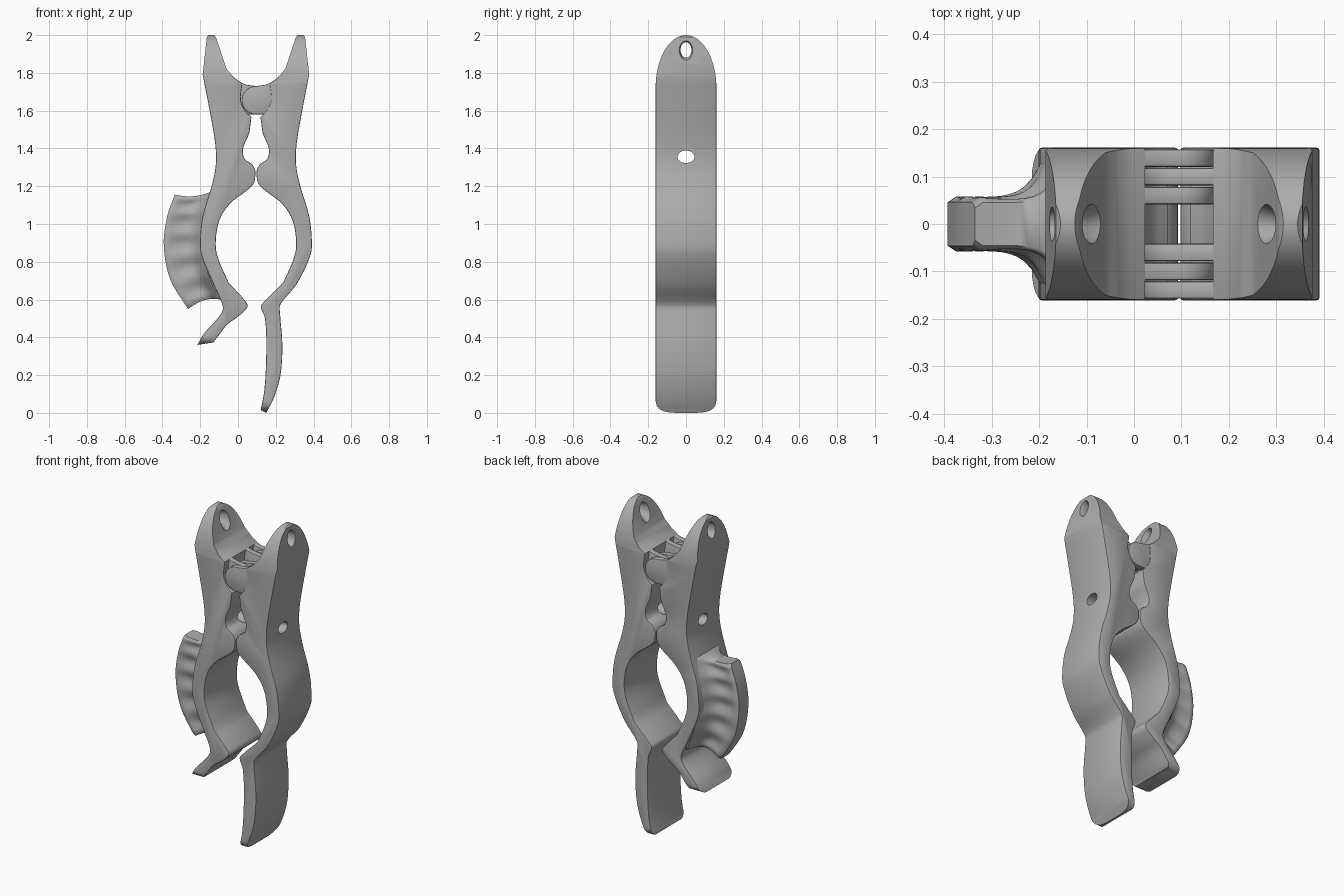
import bpy, bmesh, math
from mathutils import Vector
from mathutils.geometry import interpolate_bezier

if "Cube" in bpy.data.objects:
    bpy.data.objects.remove(bpy.data.objects["Cube"])

MID = 0.095      # hinge axis in x
HALF = 0.161     # half depth of the jaws
HINGE_Z = 1.655

grey = bpy.data.materials.new("grey plastic")
grey.use_nodes = True
grey.diffuse_color = (0.42, 0.42, 0.42, 1)
grey.node_tree.nodes["Principled BSDF"].inputs["Base Color"].default_value = (0.42, 0.42, 0.42, 1)


def smooth(points, steps=5):
    """Rounded path through a few points."""
    p = [Vector((a, b, 0)) for a, b in points]
    last = len(p) - 1
    d = [(p[min(i + 1, last)] - p[max(i - 1, 0)]).normalized() for i in range(last + 1)]
    out = []
    for i in range(last):
        k = (p[i + 1] - p[i]).length / 3
        out += interpolate_bezier(p[i], p[i] + d[i] * k, p[i + 1] - d[i + 1] * k, p[i + 1], steps)
    return [(v.x, v.y) for v in out]


def outline(*runs):
    """Join runs into one closed outline without doubled points."""
    pts = []
    for run in runs:
        for q in run:
            if not pts or math.dist(q, pts[-1]) > 0.002:
                pts.append(q)
    if math.dist(pts[0], pts[-1]) < 0.002:
        pts.pop()
    return pts


def finish(bm, name):
    bmesh.ops.recalc_face_normals(bm, faces=bm.faces)
    mesh = bpy.data.meshes.new(name)
    bm.to_mesh(mesh)
    bm.free()
    mesh.materials.append(grey)
    obj = bpy.data.objects.new(name, mesh)
    bpy.context.collection.objects.link(obj)
    return obj


def prism(name, start, end, bevel=0.0):
    """Solid between two matching loops of 3D points."""
    bm = bmesh.new()
    a = [bm.verts.new(v) for v in start]
    b = [bm.verts.new(v) for v in end]
    caps = [bm.faces.new(a), bm.faces.new(b[::-1])]
    for i in range(len(a)):
        j = (i + 1) % len(a)
        bm.faces.new((a[j], a[i], b[i], b[j]))
    bmesh.ops.recalc_face_normals(bm, faces=bm.faces)
    if bevel:
        rims = list({e for f in caps for e in f.edges})
        bmesh.ops.bevel(bm, geom=rims, offset=bevel, segments=2, profile=0.5, affect='EDGES')
    return finish(bm, name)


def slab(name, pts, side, y0, y1, bevel):
    """Extrude a jaw-plane outline in depth; side mirrors about the hinge."""
    loops = [[(MID + side * u, y, z) for u, z in pts] for y in (y0, y1)]
    return prism(name, loops[0], loops[1], bevel)


def lathe_x(name, profile, side, z, stretch):
    """Round cutter along x from (distance, radius) pairs."""
    bm = bmesh.new()
    n = 28
    rings = []
    for u, r in profile:
        rings.append([bm.verts.new((MID + side * u, r * math.cos(math.tau * i / n),
                                    z + stretch * r * math.sin(math.tau * i / n))) for i in range(n)])
    for p, q in zip(rings, rings[1:]):
        for i in range(n):
            bm.faces.new((p[i], p[i - 1], q[i - 1], q[i]))
    bm.faces.new(rings[0])
    bm.faces.new(rings[-1])
    return finish(bm, name)


def cut(obj, tool, operation):
    mod = obj.modifiers.new("cut", 'BOOLEAN')
    mod.operation, mod.object, mod.solver = operation, tool, 'EXACT'
    bpy.context.view_layer.objects.active = obj
    bpy.ops.object.modifier_apply(modifier=mod.name)
    bpy.data.objects.remove(tool)


def shade(obj, angle=28):
    bpy.ops.object.select_all(action='DESELECT')
    obj.select_set(True)
    bpy.context.view_layer.objects.active = obj
    bpy.ops.object.shade_smooth_by_angle(angle=math.radians(angle))


# Shared upper outline: tip, saddle, hinge socket, spring cavity, contact knob
tip = [(0.26, 1.99), (0.25, 2.0), (0.22, 2.0), (0.21, 1.985)]
saddle = smooth([(0.155, 1.82), (0.115, 1.775), (0.072, 1.745)])
socket = smooth([(0.072, 1.745), (0.08, HINGE_Z), (0.055, 1.597), (0.024, 1.565)])
cavity = smooth([(0.024, 1.565), (0.03, 1.52), (0.036, 1.48), (0.068, 1.4), (0.06, 1.345),
                 (0.025, 1.32), (0.006, 1.29), (0.003, 1.26), (0.012, 1.215), (0.045, 1.18),
                 (0.13, 1.115), (0.185, 1.04), (0.21, 0.945), (0.207, 0.84), (0.145, 0.69)])
outer = [(0.29, 0.84), (0.295, 0.93), (0.28, 1.05), (0.235, 1.2), (0.213, 1.31),
         (0.215, 1.42), (0.245, 1.6), (0.282, 1.79)]

# Lower ends: short curled lip on the right, long lever on the left
short_end = [smooth([(0.145, 0.69), (0.055, 0.59), (0.045, 0.56), (0.095, 0.51),
                     (0.15, 0.47), (0.19, 0.42), (0.225, 0.373)]),
             smooth([(0.31, 0.36), (0.275, 0.42), (0.195, 0.51), (0.175, 0.56), (0.22, 0.67)] + outer)]
long_end = [smooth([(0.145, 0.69), (0.04, 0.585), (0.026, 0.56), (0.048, 0.5), (0.055, 0.335),
                    (0.045, 0.125), (0.025, 0.015)]),
            smooth([(0.055, 0.0), (0.095, 0.08), (0.13, 0.2), (0.14, 0.36), (0.128, 0.52),
                    (0.13, 0.575), (0.215, 0.68)] + outer)]


def width_outline(bottom, corner):
    """Depth silhouette: elliptical crown, softly rounded bottom corners."""
    crown = [(HALF * math.cos(math.pi * i / 40), 1.72 + 0.28 * math.sin(math.pi * i / 40))
             for i in range(41)]
    base = []
    for i in range(25):
        a = math.pi + math.pi * i / 24
        c, s = math.cos(a), math.sin(a)
        base.append((HALF * math.copysign(abs(c) ** 0.5, c), bottom + corner - corner * abs(s) ** 0.7))
    return outline(crown, base)


def finger_outline():
    disc = [(0.075 * math.cos(a), HINGE_Z + 0.075 * math.sin(a))
            for a in (math.pi / 2 + math.pi * i / 20 for i in range(21))]
    return disc + [(0.05, 1.58), (0.1, 1.6), (0.1, 1.755), (0.05, 1.737)]


def build_jaw(label, side, ends, bottom, corner):
    pts = outline(tip, saddle, socket, cavity, *ends)
    jaw = slab(label + "_jaw", pts, side, -HALF, HALF, 0.006)
    sil = width_outline(bottom, corner)
    cut(jaw, prism("width_cutter", [(-1, y, z) for y, z in sil], [(1, y, z) for y, z in sil]), 'INTERSECT')
    # flared eyelet in the tip
    flare = [(0.14, 0.058), (0.18, 0.045), (0.205, 0.031), (0.245, 0.029), (0.268, 0.036), (0.3, 0.05)]
    cut(jaw, lathe_x("eyelet_cutter", flare, side, 1.922, 1.4), 'DIFFERENCE')
    # spring hole
    cut(jaw, lathe_x("spring_cutter", [(0.02, 0.045), (0.4, 0.045)], side, 1.356, 0.73), 'DIFFERENCE')
    shade(jaw)
    # interleaved hinge fingers
    for i, y in enumerate((-0.139, -0.06, 0.1)):
        finger = slab(f"{label}_hinge_finger_{i + 1}", finger_outline(), side,
                      side * y - 0.0185, side * y + 0.0185, 0.005)
        shade(finger)


build_jaw("right", -1, short_end, 0.355, 0.06)
build_jaw("left", 1, long_end, 0.0, 0.08)

# Ribbed finger grip on the right jaw
rows, cols = 48, 14
edge = smooth([(-0.335, 1.155), (-0.375, 1.04), (-0.393, 0.89), (-0.36, 0.71), (-0.265, 0.55)], 13)
root = smooth([(-0.11, 1.185), (-0.16, 1.05), (-0.165, 0.9), (-0.15, 0.76), (-0.09, 0.6)], 13)
bm = bmesh.new()
loops = []
for r in range(rows + 1):
    t = r / rows
    k = min(int(t * len(edge)), len(edge) - 1)
    a, b = Vector(edge[k]), Vector(root[k])
    half = []
    for c in range(cols + 1):
        s = c / cols
        p = a.lerp(b, s)
        sag = 0.022 * math.sin(math.pi * s) * (2 * t - 1)
        ripple = 0.007 * math.cos(t * math.tau * 5) * math.sin(math.pi * s)
        h = 0.058 - 0.008 * math.sin(math.pi * s) + 0.17 * s ** 6 + ripple
        h = min(h, 0.145) - (0.012 if c == 0 else 0)
        h -= 0.012 * max(0, abs(2 * t - 1) - 0.94) / 0.06
        half.append((p.x, h, p.y + sag))
    ring = half + [(x, -h, z) for x, h, z in reversed(half)]
    loops.append([bm.verts.new(v) for v in ring])
for p, q in zip(loops, loops[1:]):
    for i in range(len(p)):
        bm.faces.new((p[i - 1], p[i], q[i], q[i - 1]))
for loop in (loops[0], loops[-1]):
    for i in range(cols):
        bm.faces.new((loop[i], loop[i + 1], loop[-2 - i], loop[-1 - i]))
bmesh.ops.remove_doubles(bm, verts=bm.verts, dist=0.0002)
shade(finish(bm, "finger_grip"), 50)
